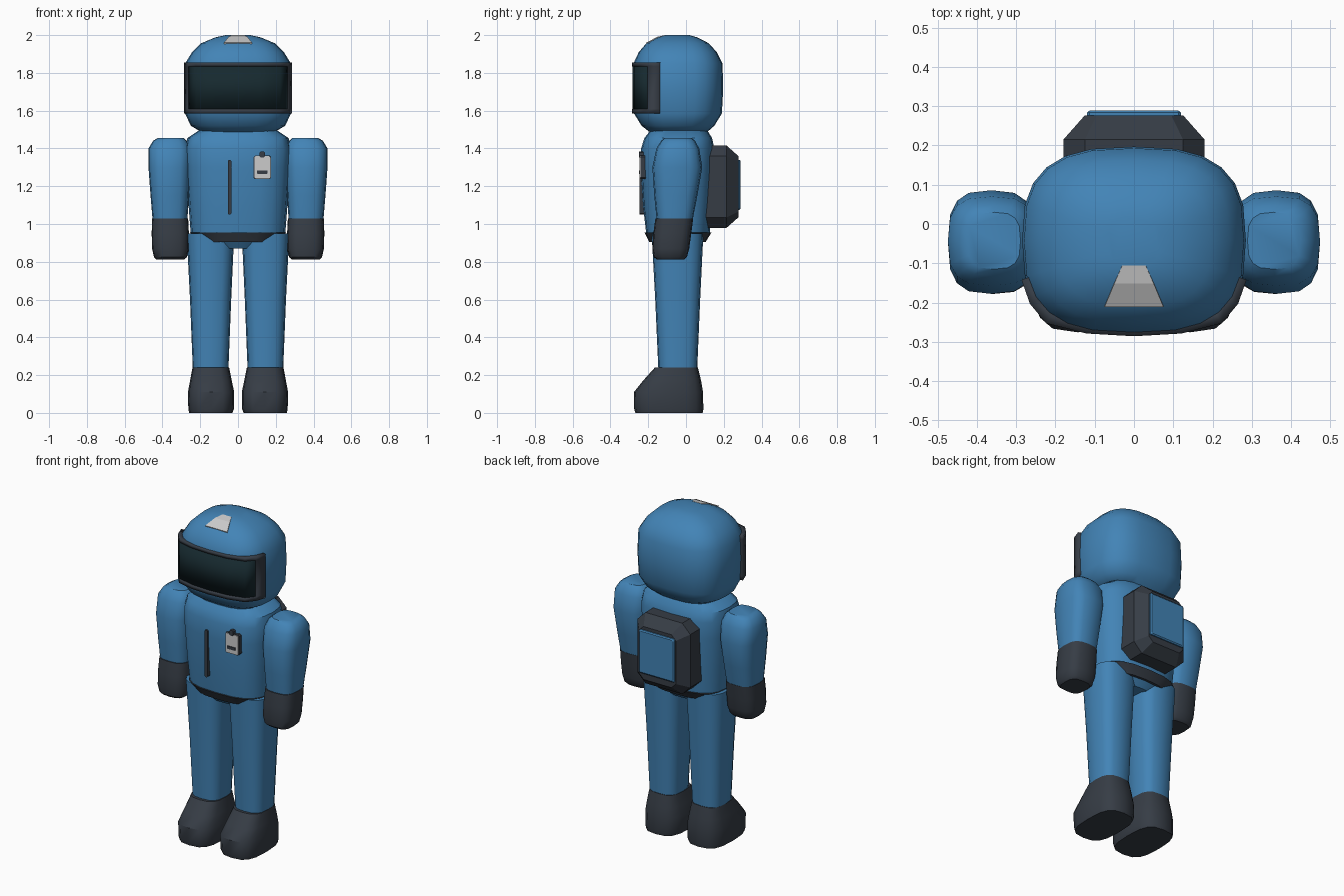
import bpy, math


def material(name, rgb):
    m = bpy.data.materials.new(name)
    m.diffuse_color = (*rgb, 1)
    return m


BLUE = material("suit_blue", (0.055, 0.23, 0.47))
DARK = material("dark_rubber", (0.037, 0.046, 0.06))
GLASS = material("visor_glass", (0.008, 0.022, 0.028))
WHITE = material("white", (0.68, 0.68, 0.67))


def make(name, verts, faces, mat, smooth=None):
    me = bpy.data.meshes.new(name)
    me.from_pydata(verts, [], faces)
    me.materials.append(mat)
    ob = bpy.data.objects.new(name, me)
    bpy.context.collection.objects.link(ob)
    if smooth:
        bpy.ops.object.select_all(action='DESELECT')
        ob.select_set(True)
        bpy.context.view_layer.objects.active = ob
        bpy.ops.object.shade_smooth_by_angle(angle=math.radians(smooth))
    return ob


def bridge(rings, n):
    """Quads between successive rings of n points, plus end caps."""
    faces = [(r * n + i, r * n + (i + 1) % n, (r + 1) * n + (i + 1) % n, (r + 1) * n + i)
             for r in range(rings - 1) for i in range(n)]
    return faces + [tuple(reversed(range(n))), tuple(range((rings - 1) * n, rings * n))]


def loft(name, rings, mat, n=20, p=2.8, side=1):
    """Rounded-box rings given as (z, x0, x1, y0, y1), from bottom to top."""
    verts = []
    for z, x0, x1, y0, y1 in rings:
        if side < 0:
            x0, x1 = -x1, -x0
        for i in range(n):
            a = math.tau * i / n
            c, s = math.cos(a), math.sin(a)
            verts.append(((x0 + x1) / 2 + (x1 - x0) / 2 * math.copysign(abs(c) ** (2 / p), c),
                          (y0 + y1) / 2 + (y1 - y0) / 2 * math.copysign(abs(s) ** (2 / p), s), z))
    return make(name, verts, bridge(len(rings), n), mat, 38)


def plate(name, layers, mat):
    """Chamfered panels stacked along y: (y, x0, x1, z0, z1, chamfer)."""
    verts = []
    for y, a, b, c, d, k in layers:
        verts += [(x, y, z) for x, z in ((a + k, c), (a, c + k), (a, d - k), (a + k, d),
                                         (b - k, d), (b, d - k), (b, c + k), (b - k, c))]
    return make(name, verts, bridge(len(layers), 8), mat)


# Helmet
loft("helmet", [(1.485, -.19, .19, -.19, .11), (1.52, -.25, .25, -.235, .15),
                (1.585, -.28, .28, -.275, .19), (1.72, -.285, .285, -.28, .197),
                (1.85, -.28, .28, -.278, .193), (1.91, -.243, .243, -.25, .163),
                (1.957, -.195, .195, -.21, .12), (1.988, -.12, .12, -.15, .06),
                (2.0, -.065, .065, -.11, .018)], BLUE, 24)

# Visor: wrapped grid, border cells are the frame, inner cells the glass
half = [(.28, -.14), (.259, -.2), (.22, -.247), (.12, -.272)]
path = [(-x, y) for x, y in half] + [(0, -.279)] + half[::-1]
rows = [1.585, 1.61, 1.835, 1.855]
grid = [(x, y, z) for z in rows for x, y in path]
w = len(path)
cells = {True: [], False: []}
for r in range(3):
    for c in range(w - 1):
        border = r != 1 or c in (0, w - 2)
        cells[border].append((r * w + c, r * w + c + 1, (r + 1) * w + c + 1, (r + 1) * w + c))
for name, border, mat, out in (("visor_frame", True, DARK, .007), ("visor_glass", False, GLASS, .003)):
    ob = make(name, grid, cells[border], mat, 30)
    mod = ob.modifiers.new("thickness", 'SOLIDIFY')
    mod.thickness = .03 + out
    mod.offset = -1 + 2 * out / mod.thickness

# Helmet crest marking
mark = []
for lift in (-.008, .003):
    for y, z, h in ((-.21, 1.957, .075), (-.15, 1.988, .05), (-.105, 2.0, .03)):
        mark += [(-h, y - lift * .4, min(z + lift, 2.001)), (h, y - lift * .4, min(z + lift, 2.001))]
make("helmet_marking", mark, [(6, 7, 9, 8), (8, 9, 11, 10), (1, 0, 2, 3), (3, 2, 4, 5),
                              (0, 1, 7, 6), (5, 4, 10, 11), (0, 6, 8, 2), (2, 8, 10, 4),
                              (1, 3, 9, 7), (3, 5, 11, 9)], WHITE)

# Torso, belt and pelvis
loft("torso", [(.945, -.25, .25, -.21, .125), (1.1, -.262, .262, -.228, .138),
               (1.3, -.276, .276, -.24, .15), (1.4, -.28, .28, -.238, .15),
               (1.455, -.268, .268, -.22, .138), (1.5, -.2, .2, -.185, .11)], BLUE)
loft("belt", [(.905, -.205, .205, -.195, .105), (.915, -.21, .21, -.2, .11),
              (.955, -.255, .255, -.22, .135)], DARK)
loft("pelvis", [(.87, -.12, .12, -.15, .06), (.91, -.17, .17, -.18, .095)], BLUE)

# Limbs
for s, tag in ((-1, "left"), (1, "right")):
    loft(tag + "_arm", [(1.02, .268, .452, -.155, .035), (1.15, .26, .463, -.168, .06),
                        (1.3, .252, .474, -.178, .086), (1.4, .25, .474, -.157, .07),
                        (1.44, .27, .45, -.132, .048), (1.456, .289, .424, -.115, .03)],
         BLUE, 16, 3, s)
    loft(tag + "_glove", [(.812, .285, .432, -.155, -.01), (.825, .27, .445, -.17, .005),
                          (.87, .26, .455, -.178, .017), (.95, .26, .457, -.173, .028),
                          (1.03, .264, .455, -.162, .038)], DARK, 16, 3, s)
    loft(tag + "_leg", [(.2, .052, .238, -.145, .058), (.6, .036, .254, -.163, .075),
                        (.95, .02, .272, -.182, .092)], BLUE, 16, 3, s)
    loft(tag + "_boot", [(0, .03, .258, -.268, .088), (.02, .022, .263, -.274, .092),
                         (.11, .02, .265, -.276, .09), (.17, .033, .254, -.228, .08),
                         (.24, .047, .241, -.165, .063)], DARK, 16, 3, s)

# Backpack with rear panel
plate("backpack", [(.1, -.18, .18, .98, 1.415, .055), (.215, -.18, .18, .98, 1.415, .055),
                   (.277, -.125, .125, 1.035, 1.36, .03)], DARK)
plate("backpack_panel", [(.27, -.12, .12, 1.075, 1.34, .006), (.284, -.12, .12, 1.075, 1.34, .006),
                         (.289, -.113, .113, 1.082, 1.333, .006)], BLUE)

# Zip and name badge on the chest
plate("chest_zip", [(-.2, -.054, -.035, 1.05, 1.34, .006), (-.246, -.054, -.035, 1.05, 1.34, .006)], DARK)
plate("badge_edge", [(-.2, .083, .175, 1.237, 1.363, .008), (-.24, .083, .175, 1.237, 1.363, .008)], DARK)
plate("badge", [(-.2, .087, .171, 1.241, 1.359, .006), (-.246, .087, .171, 1.241, 1.359, .006)], WHITE)
plate("badge_stripe", [(-.24, .1, .156, 1.266, 1.284, .002), (-.25, .1, .156, 1.266, 1.284, .002)], DARK)
plate("badge_clip", [(-.2, .115, .142, 1.352, 1.385, .006), (-.25, .115, .142, 1.352, 1.385, .006)], DARK)
